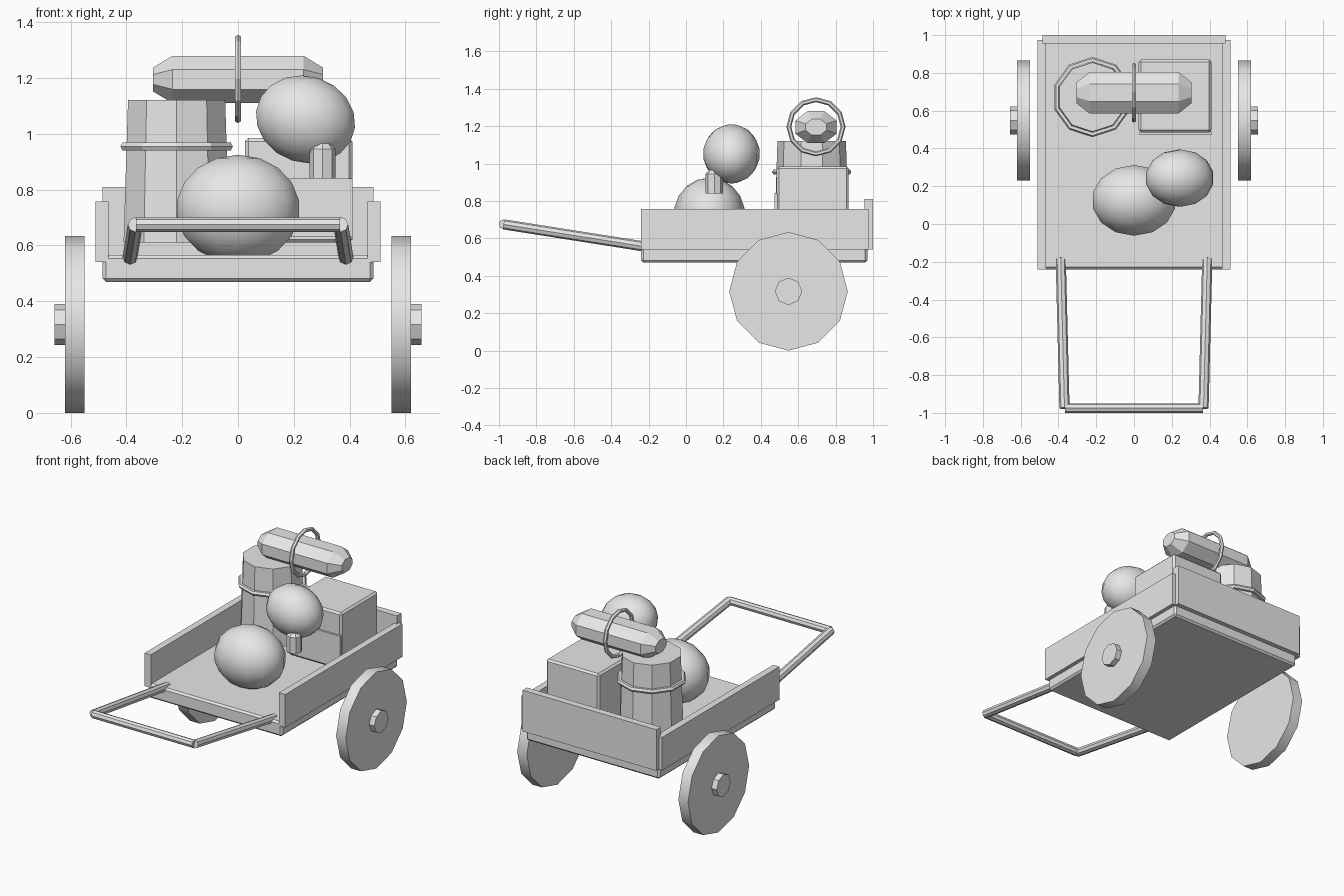
import bpy, math
from mathutils import Vector, Matrix

default = bpy.data.objects.get("Cube")
if default:
    bpy.data.objects.remove(default)

grey = bpy.data.materials.new("plain grey")
grey.use_nodes = True
colour = (0.8, 0.8, 0.8, 1)
grey.diffuse_color = colour
grey.node_tree.nodes["Principled BSDF"].inputs["Base Color"].default_value = colour


def finish(name, smooth=False):
    ob = bpy.context.object
    ob.name = name
    ob.data.materials.clear()
    ob.data.materials.append(grey)
    if smooth:
        bpy.ops.object.shade_smooth_by_angle(angle=math.radians(45))
    return ob


def box(name, low, high, bevel=0):
    low, high = Vector(low), Vector(high)
    bpy.ops.mesh.primitive_cube_add(size=1, location=(low + high) / 2)
    ob = finish(name)
    ob.data.transform(Matrix.Diagonal((high - low).to_4d()))
    if bevel:
        mod = ob.modifiers.new("soft edges", "BEVEL")
        mod.width, mod.segments = bevel, 1
    return ob


def prism(name, start, end, r1, r2=None, sides=8, turn=0, smooth=False):
    """Straight or tapered bar between two points."""
    start, end = Vector(start), Vector(end)
    axis = end - start
    bpy.ops.mesh.primitive_cone_add(vertices=sides, radius1=r1, radius2=r2 or r1, depth=axis.length)
    ob = finish(name, smooth)
    ob.data.transform(axis.to_track_quat("Z", "Y").to_matrix().to_4x4() @ Matrix.Rotation(turn, 4, "Z"))
    ob.location = (start + end) / 2
    return ob


def ball(name, centre, radii, tilt=0):
    bpy.ops.mesh.primitive_uv_sphere_add(segments=14, ring_count=9, radius=1, location=centre)
    ob = finish(name, True)
    ob.scale = radii
    ob.rotation_euler.y = tilt
    return ob


def hoop(name, centre, major, minor, sides, rotation):
    bpy.ops.mesh.primitive_torus_add(major_segments=sides, minor_segments=6, major_radius=major,
                                     minor_radius=minor, location=centre, rotation=rotation)
    return finish(name)


# Cart bed and boards
box("bed", (-0.485, -0.24, 0.47), (0.485, 0.97, 0.565), 0.012)
box("tailboard", (-0.485, 0.955, 0.54), (0.485, 1.0, 0.81))

# Mirrored side boards, wheels, hubs and handle rails
for side, s in (("left", 1), ("right", -1)):
    x1, x2 = sorted((s * 0.465, s * 0.51))
    box(side + "_board", (x1, -0.24, 0.54), (x2, 0.975, 0.757))
    prism(side + "_wheel", (s * 0.55, 0.548, 0.317), (s * 0.62, 0.548, 0.317), 0.317, sides=12, smooth=True)
    prism(side + "_hub", (s * 0.61, 0.548, 0.317), (s * 0.657, 0.548, 0.317), 0.073)
    prism(side + "_handle_rail", (s * 0.388, -0.18, 0.55), (s * 0.368, -0.975, 0.675), 0.027)
prism("handle_crossbar", (-0.365, -0.975, 0.675), (0.365, -0.975, 0.675), 0.026)

# Barrel and its hoop
prism("barrel", (-0.22, 0.672, 0.61), (-0.22, 0.672, 1.122), 0.2, 0.183, sides=10)
hoop("barrel_hoop", (-0.22, 0.672, 0.955), 0.196, 0.016, 10, (0, 0, math.pi / 10))

# Crate with a front panel
box("crate", (0.025, 0.485, 0.61), (0.41, 0.87, 0.985), 0.012)
box("crate_panel", (0.03, 0.472, 0.63), (0.41, 0.49, 0.84))

# Bedroll: flattened octagonal roll with tapered ends, tied by a hoop
flat = math.pi / 8
cr = 1 / math.cos(flat)
parts = (("bedroll", -0.235, 0.235, 1, 1), ("bedroll_left_end", 0.235, 0.305, 1, 0.5),
         ("bedroll_right_end", -0.305, -0.235, 0.5, 1))
for name, xa, xb, ra, rb in parts:
    roll = prism(name, (xa, 0, 0), (xb, 0, 0), ra * cr, rb * cr, turn=flat)
    roll.scale = (1, 0.11, 0.085)
    roll.location += Vector((0, 0.695, 1.195))
hoop("bedroll_hoop", (0, 0.695, 1.197), 0.145, 0.013, 12, (0, math.pi / 2, 0))

# Sacks, with the tied neck of the upper one
ball("large_sack", (0, 0.125, 0.73), (0.227, 0.19, 0.195))
ball("small_sack", (0.242, 0.243, 1.052), (0.185, 0.153, 0.155), math.radians(18))
prism("sack_neck", (0.303, 0.152, 0.84), (0.303, 0.152, 0.945), 0.047)
prism("sack_neck_top", (0.303, 0.152, 0.945), (0.303, 0.152, 0.965), 0.047, 0.03)
